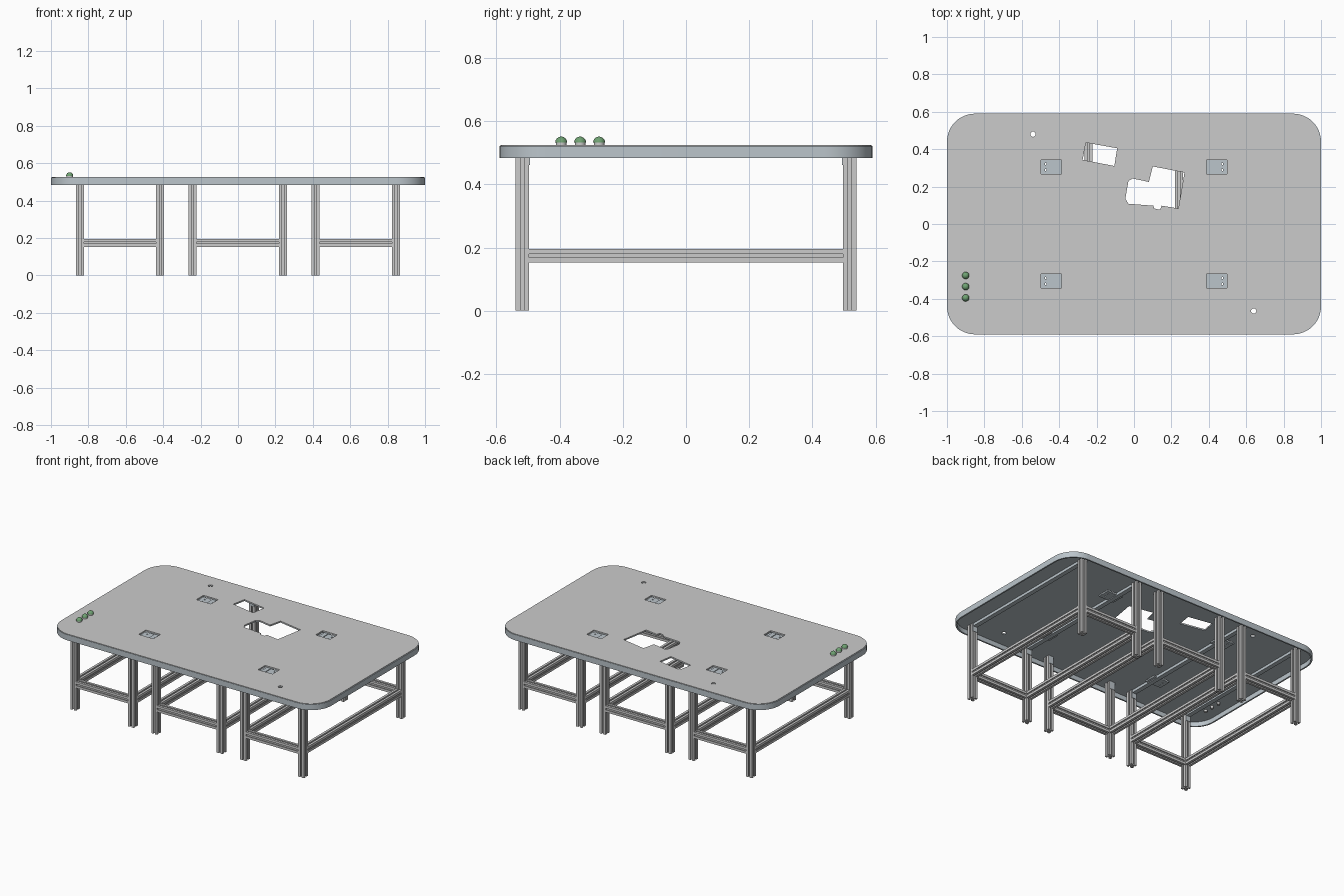
import bpy, bmesh, math
from mathutils import Matrix

if "Cube" in bpy.data.objects:
    bpy.data.objects.remove(bpy.data.objects["Cube"])


def material(name, rgb):
    m = bpy.data.materials.new(name)
    m.diffuse_color = (*rgb, 1)
    m.use_nodes = True
    m.node_tree.nodes["Principled BSDF"].inputs["Base Color"].default_value = m.diffuse_color
    return m


SLATE = material("slate_blue_grey", (0.50, 0.56, 0.60))
GREEN = material("green", (0.16, 0.36, 0.17))


def finish(name, bm, mat=None):
    bmesh.ops.recalc_face_normals(bm, faces=bm.faces)
    me = bpy.data.meshes.new(name)
    bm.to_mesh(me)
    bm.free()
    ob = bpy.data.objects.new(name, me)
    bpy.context.collection.objects.link(ob)
    if mat:
        me.materials.append(mat)
    return ob


def add_prism(bm, pts, z0, z1):
    low = [bm.verts.new((x, y, z0)) for x, y in pts]
    high = [bm.verts.new((x, y, z1)) for x, y in pts]
    n = len(pts)
    bm.faces.new(low[::-1])
    bm.faces.new(high)
    for i in range(n):
        j = (i + 1) % n
        bm.faces.new((low[i], low[j], high[j], high[i]))


def prism(name, pts, z0, z1, mat=None):
    bm = bmesh.new()
    add_prism(bm, pts, z0, z1)
    return finish(name, bm, mat)


def rect(x, y, hx, hy):
    return [(x - hx, y - hy), (x + hx, y - hy), (x + hx, y + hy), (x - hx, y + hy)]


def circle(x, y, r, n=20):
    return [(x + r * math.cos(2 * math.pi * i / n), y + r * math.sin(2 * math.pi * i / n)) for i in range(n)]


def outline(x0, x1, hy, r_left, r_right, n=12):
    """Rectangle with separately rounded left and right ends."""
    pts = []
    for x, y, r, a in ((x1, hy, r_right, 0), (x0, hy, r_left, 90), (x0, -hy, r_left, 180), (x1, -hy, r_right, 270)):
        if not r:
            pts.append((x, y))
            continue
        cx = x - math.copysign(r, x)
        cy = y - math.copysign(r, y)
        for i in range(n + 1):
            t = math.radians(a + 90 * i / n)
            pts.append((cx + r * math.cos(t), cy + r * math.sin(t)))
    return pts


# Slotted aluminium bar cross-section: one side, turned four times
H = 0.0212
SIDE = [(-H, -H), (-.005, -H), (-.005, -H + .004), (-.009, -H + .004), (-.009, -H + .0112),
        (.009, -H + .0112), (.009, -H + .004), (.005, -H + .004), (.005, -H)]
SLOTTED = []
for k in range(4):
    c, s = ((1, 0), (0, 1), (-1, 0), (0, -1))[k]
    SLOTTED += [(c * x - s * y, s * x + c * y) for x, y in SIDE]


def bar(name, centre, length, axis):
    bm = bmesh.new()
    add_prism(bm, SLOTTED, -length / 2, length / 2)
    if axis != "Z":
        turn = Matrix.Rotation(math.pi / 2, 4, "Y" if axis == "X" else "X")
        bmesh.ops.transform(bm, matrix=turn, verts=bm.verts)
    bmesh.ops.translate(bm, vec=centre, verts=bm.verts)
    return finish(name, bm)


def lathe(name, profile, x, y, mat=None, steps=24):
    bm = bmesh.new()
    vs = [bm.verts.new((r, 0, z)) for r, z in profile]
    es = [bm.edges.new(p) for p in zip(vs, vs[1:])]
    bmesh.ops.spin(bm, geom=vs + es, cent=(0, 0, 0), axis=(0, 0, 1), angle=2 * math.pi, steps=steps)
    bmesh.ops.remove_doubles(bm, verts=bm.verts, dist=1e-5)
    bmesh.ops.translate(bm, vec=(x, y, 0), verts=bm.verts)
    ob = finish(name, bm, mat)
    bpy.ops.object.select_all(action="DESELECT")
    ob.select_set(True)
    bpy.context.view_layer.objects.active = ob
    bpy.ops.object.shade_smooth_by_angle(angle=math.radians(35))
    return ob


# Three leg frames
LEG_Y, UNDER, RAIL_Z = 0.518, 0.515, 0.174
for frame, (xa, xb) in {"left": (-.845, -.416), "middle": (-.244, .241), "right": (.415, .845)}.items():
    for x in (xa, xb):
        for y in (-LEG_Y, LEG_Y):
            bar(frame + "_leg", (x, y, UNDER / 2), UNDER, "Z")
            # small mounting plate at the leg top
            inner = y - math.copysign(H + .0015, y)
            prism(frame + "_leg_plate", rect(x, inner, .018, .0015), .462, UNDER, SLATE)
        bar(frame + "_side_rail", (x, 0, RAIL_Z), 2 * (LEG_Y - H), "Y")
    for y in (-LEG_Y, LEG_Y):
        bar(frame + "_cross_rail", ((xa + xb) / 2, y, RAIL_Z), xb - xa - 2 * H, "X")

# Cutters for openings in the table top
POCKETS = [(sx * .442, sy * .305) for sx in (-1, 1) for sy in (-1, 1)]
SMALL_OPENING = [(-.257, .435), (-.275, .343), (-.105, .31), (-.09, .405)]
LARGE_OPENING = [(.10, .308), (.27, .275), (.237, .083), (.147, .098), (.14, .076), (.108, .083),
                 (.103, .098), (-.03, .108), (-.046, .135), (-.03, .23), (-.008, .243), (.08, .225)]
bm = bmesh.new()
for pts in [SMALL_OPENING, LARGE_OPENING[::-1], circle(-.54, .48, .014), circle(.64, -.465, .014)] + \
        [rect(x, y, .054, .038) for x, y in POCKETS]:
    add_prism(bm, pts, .45, .6)
cutter = finish("opening_cutter", bm)
cutter.hide_render = True
cutter.display_type = "WIRE"

# Three top panels: grey surface over a blue-grey skin
R, SEAM, IN = .15, .335, .006
HY = .59
for part, x0, x1, rl, rr in (("left", -1 + IN, -SEAM, R - IN, 0), ("middle", -SEAM, SEAM, 0, 0),
                             ("right", SEAM, 1 - IN, 0, R - IN)):
    pts = outline(x0, x1, HY - IN / 2, rl, rr)
    for layer, z0, z1, mat in (("surface", .520, .525, None), ("skin", UNDER, .520, SLATE)):
        panel = prism(f"{part}_top_{layer}", pts, z0, z1, mat)
        mod = panel.modifiers.new("openings", "BOOLEAN")
        mod.operation = "DIFFERENCE"
        mod.solver = "EXACT"
        mod.object = cutter

# Hanging rim around the top
outer = outline(-1, 1, HY, R, R)
inner = outline(-.99, .99, HY - .01, R - .01, R - .01)
bm = bmesh.new()
rings = [[bm.verts.new((x, y, z)) for x, y in pts]
         for pts, z in ((outer, .484), (outer, .522), (inner, .522), (inner, .484))]
n = len(outer)
for k in range(4):
    a, b = rings[k], rings[(k + 1) % 4]
    for i in range(n):
        j = (i + 1) % n
        bm.faces.new((a[i], a[j], b[j], b[i]))
rim = finish("top_rim", bm, SLATE)
bpy.ops.object.select_all(action="DESELECT")
rim.select_set(True)
bpy.context.view_layer.objects.active = rim
bpy.ops.object.shade_smooth_by_angle(angle=math.radians(35))

# Stiffening ribs under the top
for x in (-.845, -.416, .415, .845):
    prism("under_rib", rect(x, 0, .015, LEG_Y - H), .497, UNDER, SLATE)

# Recessed trays with four screw holes
for x, y in POCKETS:
    tray = prism("recessed_tray", rect(x, y, .058, .042), .502, .511, SLATE)
    bm = bmesh.new()
    for dx in (-.03, .03):
        for dy in (-.016, .016):
            add_prism(bm, circle(x + dx, y + dy, .005, 12), .49, .53)
    holes = finish("screw_hole_cutter", bm)
    holes.hide_render = True
    holes.display_type = "WIRE"
    mod = tray.modifiers.new("screw_holes", "BOOLEAN")
    mod.solver = "EXACT"
    mod.object = holes

# Three green domed buttons with dark collars and stems
dome = [(.019 * math.cos(t), .532 + .019 * math.sin(t)) for t in (math.pi / 2 * i / 8 for i in range(8))]
for y in (-.275, -.335, -.395):
    lathe("button_dome", [(0, .532)] + dome + [(0, .551)], -.9, y, GREEN)
    lathe("button_collar", [(0, .500), (.01, .500), (.01, .515), (.0165, .524), (.0165, .532), (0, .532)], -.9, y)
